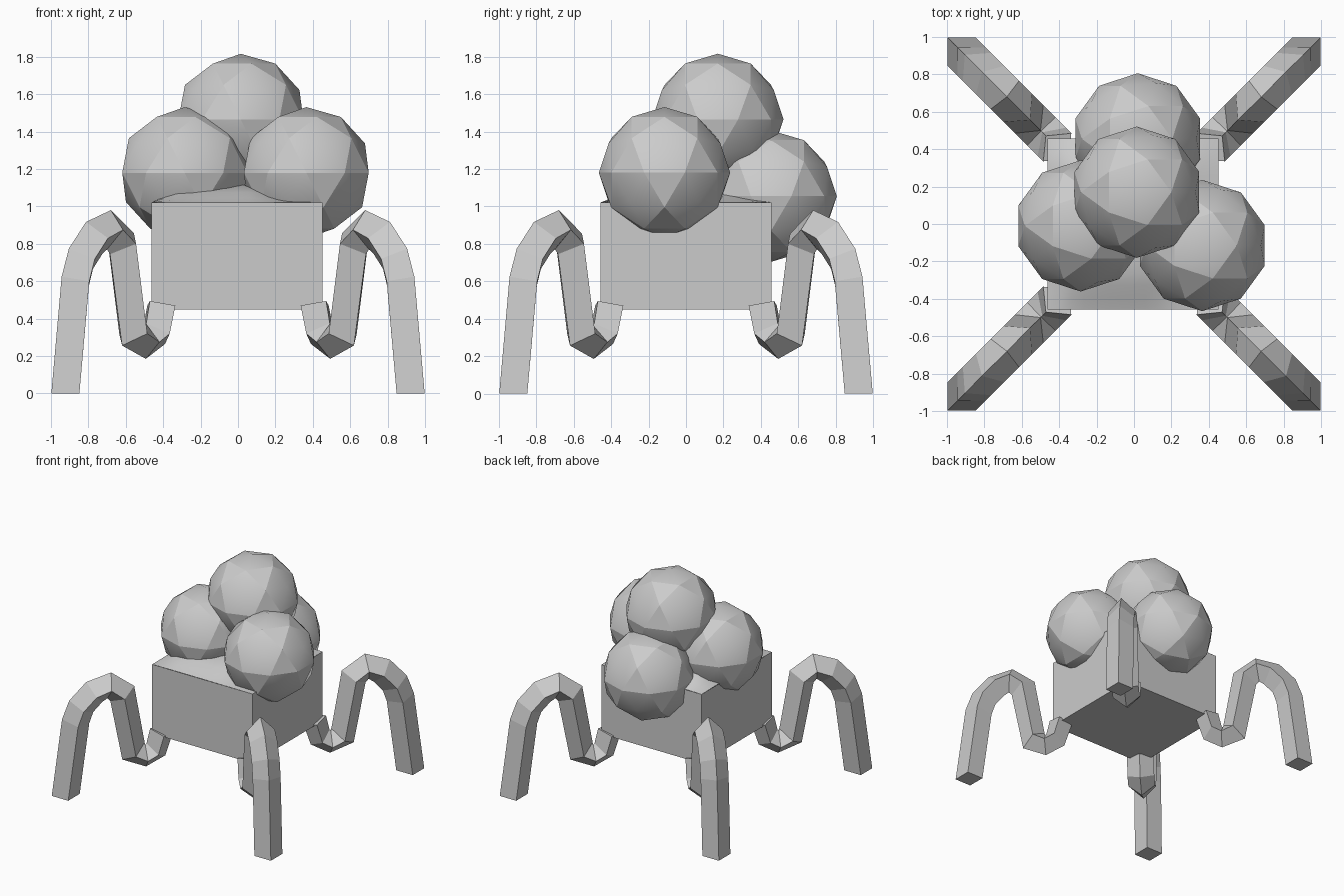
import bpy, bmesh, math
from mathutils import Vector

if "Cube" in bpy.data.objects:
    bpy.data.objects.remove(bpy.data.objects["Cube"])


def make_object(name, bm):
    bmesh.ops.recalc_face_normals(bm, faces=bm.faces[:])
    mesh = bpy.data.meshes.new(name)
    bm.to_mesh(mesh)
    bm.free()
    obj = bpy.data.objects.new(name, mesh)
    bpy.context.collection.objects.link(obj)
    return obj


def lerp_profile(points, t):
    for (a, va), (b, vb) in zip(points, points[1:]):
        if t <= b:
            return va + (vb - va) * max(0, t - a) / (b - a)
    return points[-1][1]


# Crate body, open at the top
CX, HALF, BOTTOM, TOP = -0.005, 0.457, 0.45, 1.02
bm = bmesh.new()
bmesh.ops.create_cube(bm, size=1)
for v in bm.verts:
    v.co = (CX + v.co.x * 2 * HALF, v.co.y * 2 * HALF,
            TOP if v.co.z > 0 else BOTTOM)
lid = [f for f in bm.faces if f.calc_center_median().z > TOP - 0.01]
bmesh.ops.delete(bm, geom=lid, context='FACES_ONLY')
make_object("crate", bm)

# Soft mound filling the crate
rise_x = [(-0.46, 0), (-0.4, 0.35), (-0.34, 0.8), (-0.2, 0.95),
          (0.09, 1), (0.2, 0.55), (0.35, 0.2), (0.46, 0)]
rise_y = [(-0.46, 0), (-0.38, 0.3), (-0.3, 0.7), (-0.15, 0.95),
          (0.3, 1), (0.38, 0.5), (0.46, 0)]
bm = bmesh.new()
bmesh.ops.create_grid(bm, x_segments=14, y_segments=14, size=HALF)
for v in bm.verts:
    v.co.z = TOP + 0.1 * lerp_profile(rise_x, v.co.x) * lerp_profile(rise_y, v.co.y)
    v.co.x += CX
for f in bm.faces:
    f.smooth = True
mound = make_object("mound", bm)
if mound.data.polygons[0].normal.z < 0:
    mound.data.flip_normals()

# Pile of faceted balls, creased into pentagon panels
balls = {
    "left_ball": (-0.285, -0.01, 1.18),
    "right_ball": (0.365, -0.115, 1.18),
    "back_ball": (0.02, 0.455, 1.055),
    "top_ball": (0.015, 0.17, 1.465),
}
for name, centre in balls.items():
    bm = bmesh.new()
    bmesh.ops.create_icosphere(bm, subdivisions=2, radius=0.351)
    for f in bm.faces:
        f.smooth = True
    for e in bm.edges:
        e.smooth = any(len(v.link_edges) == 5 for v in e.verts)
    make_object(name, bm).location = centre

# Bent leg: square section swept along the diagonal, mirrored to four corners
path = [(0.923, 0), (0.87, 0.6), (0.84, 0.72), (0.77, 0.83), (0.69, 0.875),
        (0.62, 0.8), (0.56, 0.32), (0.495, 0.275), (0.44, 0.32), (0.41, 0.47)]
R = 0.106
side = Vector((1, -1, 0)).normalized() * R
pts = [Vector((x, x, z)) for x, z in path]
bm = bmesh.new()
rings = []
for i, p in enumerate(pts):
    before = (p - pts[i - 1]).normalized() if i else Vector((0, 0, 1))
    after = (pts[i + 1] - p).normalized() if i < len(pts) - 1 else before
    tangent = Vector((0, 0, 1)) if i == 0 else (before + after).normalized()
    normal = tangent.cross(side).normalized() * (R if i < 7 else 0.09)
    rings.append([bm.verts.new(p + o) for o in (side, normal, -side, -normal)])
for a, b in zip(rings, rings[1:]):
    for k in range(4):
        n = (k + 1) % 4
        bm.faces.new((a[k], a[n], b[n], b[k]))
bm.faces.new(rings[0])
bm.faces.new(rings[-1])
legs = make_object("legs", bm)
mirror = legs.modifiers.new("Four corners", 'MIRROR')
mirror.use_axis = (True, True, False)
mirror.use_mirror_merge = False
